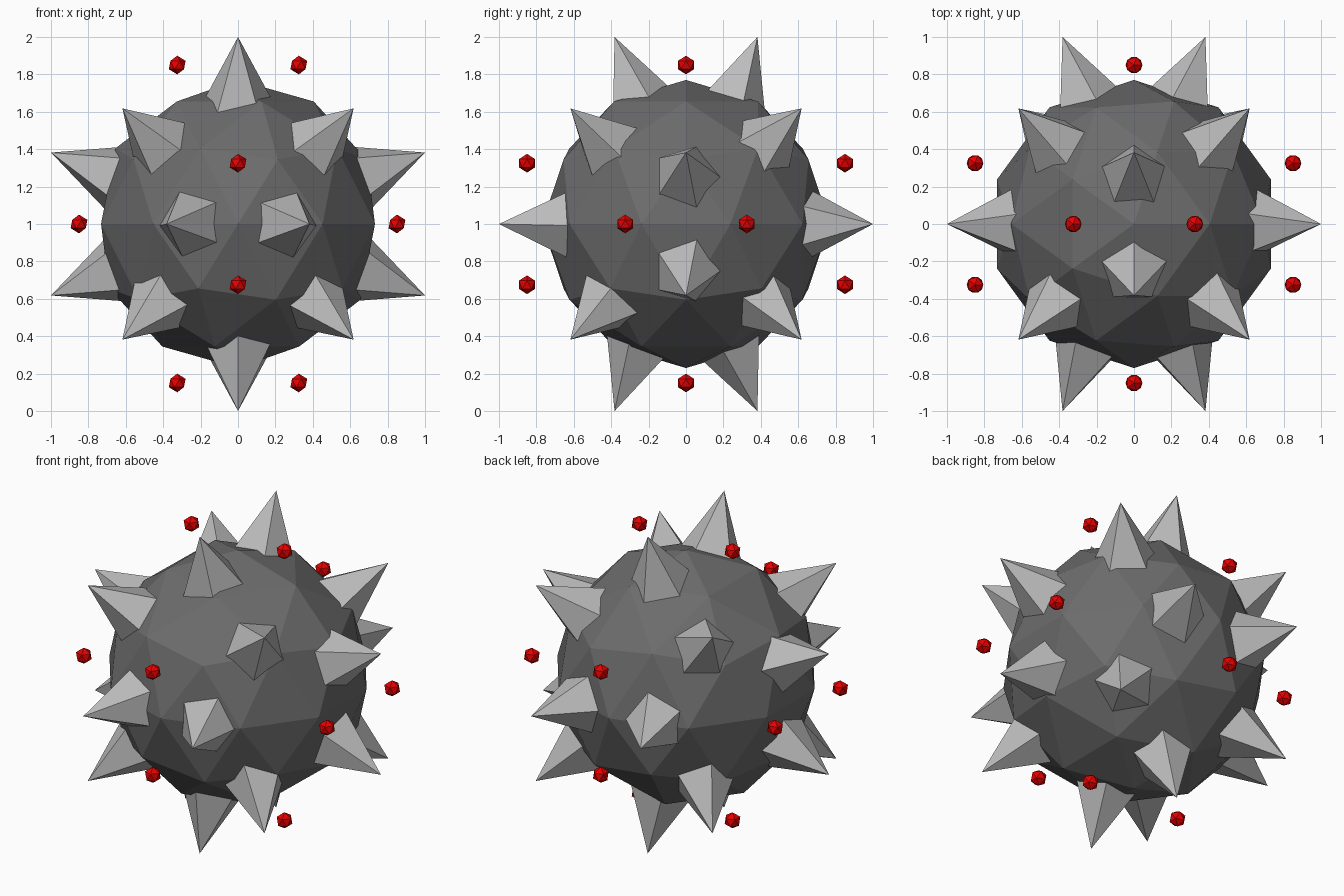
import bpy
from math import sqrt
from mathutils import Vector

if "Cube" in bpy.data.objects:
    bpy.data.objects.remove(bpy.data.objects["Cube"])

PHI = (1 + sqrt(5)) / 2
CENTRE = Vector((0, 0, 1))


def material(name, rgb):
    m = bpy.data.materials.new(name)
    m.diffuse_color = (*rgb, 1)
    m.use_nodes = True
    m.node_tree.nodes["Principled BSDF"].inputs["Base Color"].default_value = m.diffuse_color
    return m


def finish(name, mat):
    ob = bpy.context.object
    ob.name = name
    ob.data.materials.append(mat)


dark = material("dark_grey", (0.15, 0.15, 0.15))
light = material("light_grey", (0.5, 0.5, 0.5))
red = material("red", (0.8, 0.0, 0.0))

# Faceted core
bpy.ops.mesh.primitive_ico_sphere_add(subdivisions=2, radius=0.77, location=CENTRE)
finish("core", dark)

# Directions: dodecahedron corners for the spikes, crosswise pairs for the beads
signs = [(a, b) for a in (-1, 1) for b in (-1, 1)]
near = 1 / PHI ** 2
spike_tips = [Vector((a, b, c)) / PHI for a, b in signs for c in (-1, 1)]
bead_spots = []
for a, b in signs:
    for shift in range(3):
        tip = [0, a * near, b]
        spot = [a * 0.325, 0, b * 0.85]
        spike_tips.append(Vector(tip[shift:] + tip[:shift]))
        bead_spots.append(Vector(spot[shift:] + spot[:shift]))

# Five-sided spikes pointing outwards, bases sunk in the core
DEPTH = 0.4
for i, tip in enumerate(spike_tips):
    d = tip.normalized()
    turn = Vector((0, 0, 1)).rotation_difference(d)
    bpy.ops.mesh.primitive_cone_add(
        vertices=5, radius1=0.2, radius2=0, depth=DEPTH,
        location=CENTRE + tip - d * DEPTH / 2, rotation=turn.to_euler())
    finish(f"spike_{i + 1}", light)

# Small floating beads
for i, spot in enumerate(bead_spots):
    bpy.ops.mesh.primitive_ico_sphere_add(subdivisions=1, radius=0.05, location=CENTRE + spot)
    finish(f"bead_{i + 1}", red)
